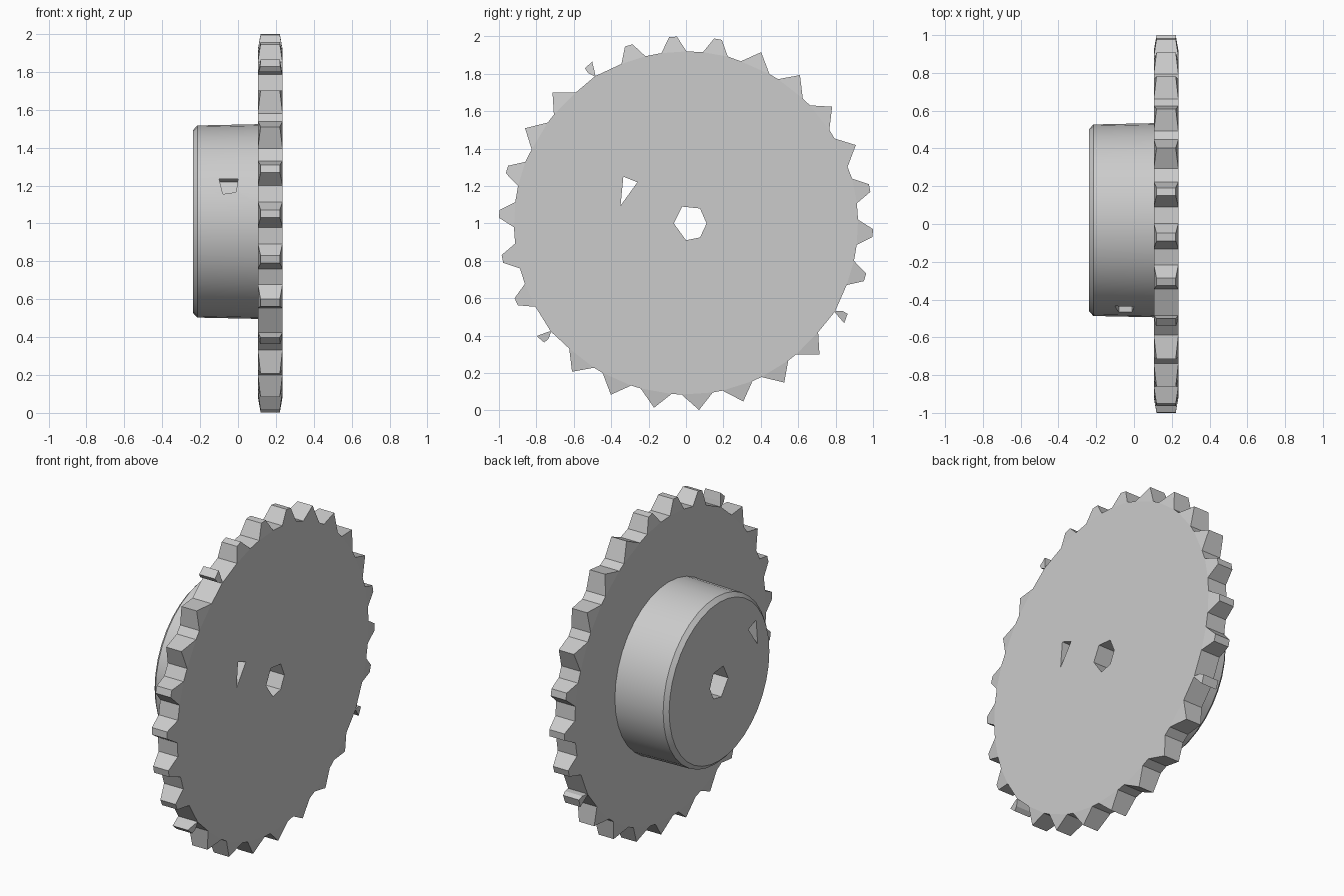
import bpy, bmesh
from math import sin, cos, pi, radians

if "Cube" in bpy.data.objects:
    bpy.data.objects.remove(bpy.data.objects["Cube"])

steel = bpy.data.materials.new("light_grey_steel")
steel.use_nodes = True
grey = (0.6, 0.6, 0.6, 1)
steel.diffuse_color = grey
steel.node_tree.nodes["Principled BSDF"].inputs["Base Color"].default_value = grey


def finish(bm, name):
    bmesh.ops.recalc_face_normals(bm, faces=bm.faces)
    mesh = bpy.data.meshes.new(name)
    bm.to_mesh(mesh)
    bm.free()
    obj = bpy.data.objects.new(name, mesh)
    bpy.context.collection.objects.link(obj)
    mesh.materials.append(steel)
    return obj


def bridge(bm, a, b):
    for i in range(len(a)):
        j = (i + 1) % len(a)
        bm.faces.new((a[i], a[j], b[j], b[i]))


def prism(name, points, start, end, place):
    bm = bmesh.new()
    rings = [[bm.verts.new(place(u, v, d)) for u, v in points] for d in (start, end)]
    bridge(bm, *rings)
    for ring in rings:
        bm.faces.new(ring)
    obj = finish(bm, name)
    obj.hide_render = True
    return obj


def cut(obj, cutters):
    bpy.context.view_layer.objects.active = obj
    for cutter in cutters:
        mod = obj.modifiers.new("hole", "BOOLEAN")
        mod.operation = "DIFFERENCE"
        mod.solver = "EXACT"
        mod.object = cutter
        bpy.ops.object.modifier_apply(modifier=mod.name)


# Toothed plate: each tooth is (degrees from its middle, radius) points
TOOTH = {
    "F": [(-4.2, 0.92), (-1.2, 1.0), (1.2, 1.0), (4.2, 0.92)],
    "P": [(-5.5, 0.915), (0, 1.0), (5, 0.915)],
    "B": [(-0.15, 0.925), (-0.8, 0.955), (-1.6, 1.0), (1.4, 0.99), (1.4, 0.96), (0.15, 0.925)],
}
PATTERN = "FFBPPFFFFBPPPPPPPBFFFPPPPF"
LEFT, RIGHT, BEVEL = 0.105, 0.235, 0.014

bm = bmesh.new()
outlines = []
for face_x, inward in ((LEFT, BEVEL), (RIGHT, -BEVEL)):
    outline, body = [], []
    for k, kind in enumerate(PATTERN):
        middle = radians(94) + k * 2 * pi / len(PATTERN)
        tooth = []
        for turn, r in TOOTH[kind]:
            a = middle + radians(turn)
            x = face_x + inward * max(0, r - 0.925) / 0.075
            tooth.append(bm.verts.new((x, r * cos(a), 1 + r * sin(a))))
        bm.faces.new(tooth)
        body += [tooth[0], tooth[-1]]
        outline += tooth
    bm.faces.new(body)
    outlines.append(outline)
bridge(bm, *outlines)
plate = finish(bm, "toothed_plate")

# Round hub with a chamfered outer end
bm = bmesh.new()
SIDES = 36
rings = []
for x, r in ((-0.238, 0.482), (-0.215, 0.507), (0.11, 0.514)):
    rings.append([bm.verts.new((x, 0.02 + r * cos(2 * pi * i / SIDES),
                                1.01 + r * sin(2 * pi * i / SIDES))) for i in range(SIDES)])
for a, b in zip(rings, rings[1:]):
    bridge(bm, a, b)
bm.faces.new(rings[0])
bm.faces.new(rings[-1])
hub = finish(bm, "hub")

# Shaft bore, wedge-shaped slot and side screw hole
def along_x(u, v, d):
    return (d, u, v)


def along_y(u, v, d):
    return (u, d, v)


bore = prism("bore_cutter", [(-0.065, 1.0), (-0.02, 1.09), (0.075, 1.08), (0.11, 1.0),
                             (0.075, 0.925), (0.0, 0.91)], -0.5, 0.5, along_x)
slot = prism("slot_cutter", [(-0.335, 1.25), (-0.26, 1.22), (-0.35, 1.095)], -0.5, 0.5, along_x)
screw = prism("screw_cutter", [(-0.1, 1.235), (0.0, 1.235), (-0.01, 1.165), (-0.08, 1.155)],
              -0.7, -0.32, along_y)
cut(plate, [bore, slot])
cut(hub, [bore, slot, screw])
for cutter in (bore, slot, screw):
    bpy.data.objects.remove(cutter)

# Flat plate, smooth hub wall with crisp edges
bpy.ops.object.select_all(action="DESELECT")
hub.select_set(True)
bpy.context.view_layer.objects.active = hub
bpy.ops.object.shade_smooth_by_angle(angle=radians(25))
